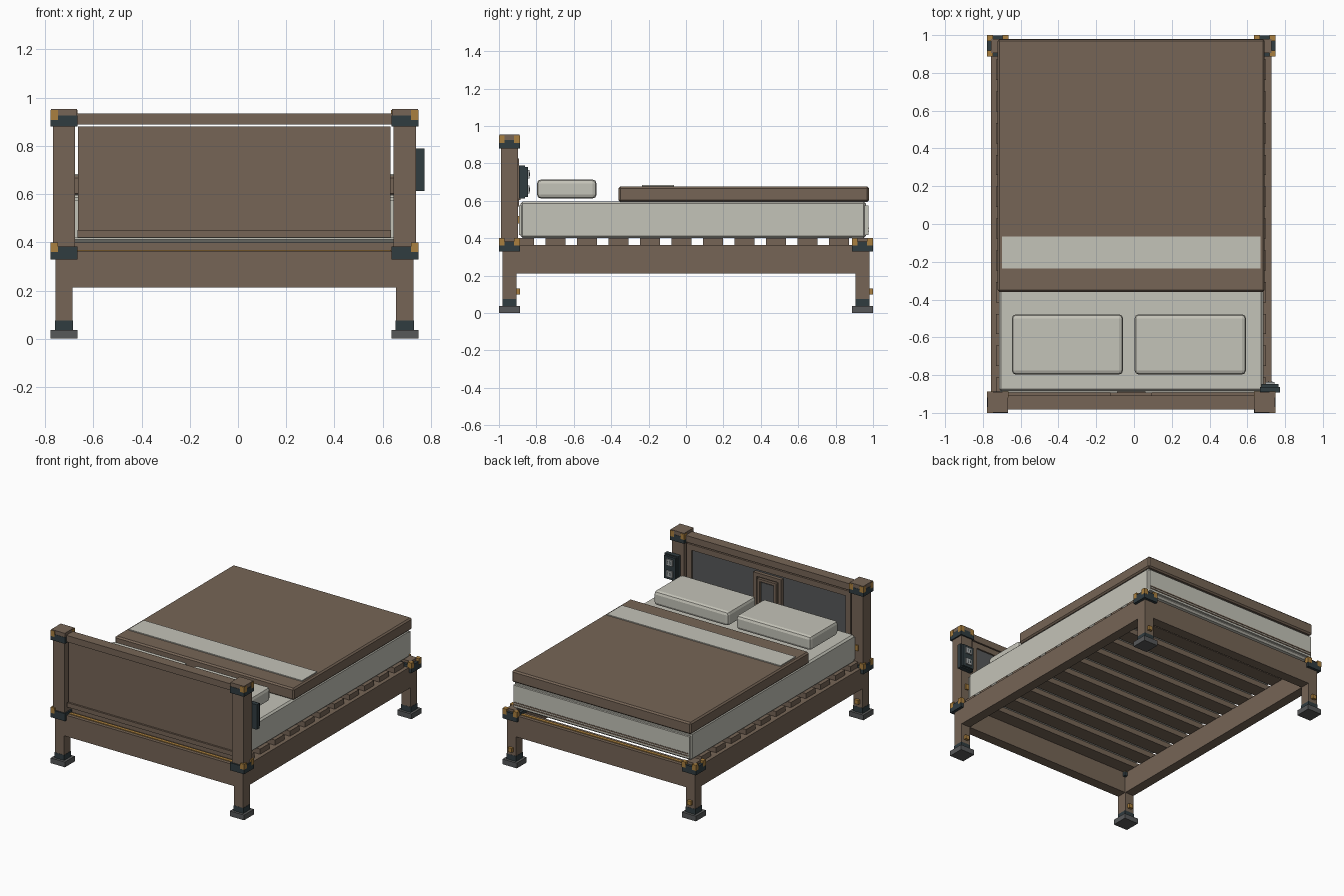
import bpy, bmesh

if "Cube" in bpy.data.objects:
    bpy.data.objects.remove(bpy.data.objects["Cube"])

CX = -0.015  # bed centre line


def mat(name, col):
    m = bpy.data.materials.new(name)
    m.diffuse_color = (*col, 1)
    m.use_nodes = True
    m.node_tree.nodes["Principled BSDF"].inputs["Base Color"].default_value = m.diffuse_color
    return m


WOOD = mat("brown wood", (0.181, 0.130, 0.093))
CREAM = mat("cream linen", (0.552, 0.546, 0.480))
TEAL = mat("dark teal metal", (0.030, 0.045, 0.051))
GOLD = mat("brass", (0.40, 0.215, 0.050))
GREY = mat("dark grey", (0.095, 0.098, 0.100))
PALE = mat("pale grey", (0.40, 0.42, 0.42))


def box(name, x, y, z, m, bevel=0.0, seg=1):
    """Box from (min, max) ranges; x is relative to the bed centre line."""
    bm = bmesh.new()
    bmesh.ops.create_cube(bm, size=1)
    for v in bm.verts:
        v.co = [(r[0] + r[1]) / 2 + c * (r[1] - r[0]) for r, c in zip((x, y, z), v.co)]
        v.co.x += CX
    if bevel:
        bmesh.ops.bevel(bm, geom=bm.edges[:], offset=bevel, segments=seg,
                        affect='EDGES', profile=0.5)
    me = bpy.data.meshes.new(name)
    bm.to_mesh(me)
    bm.free()
    me.materials.append(m)
    ob = bpy.data.objects.new(name, me)
    bpy.context.collection.objects.link(ob)
    return ob


def around(c, h):
    return (c - h, c + h)


def frame(name, x, z, y, w, m):
    """Rectangular picture-frame of four bars."""
    box(name + "_top", x, y, (z[1] - w, z[1]), m)
    box(name + "_bottom", x, y, (z[0], z[0] + w), m)
    for a, b in ((x[0], x[0] + w), (x[1] - w, x[1])):
        box(name + "_side", (a, b), y, (z[0] + w, z[1] - w), m)


def brackets(name, px, py, z, sx, sy):
    """Brass pads on the corners of a collar."""
    for dx, dy in ((sx, sy), (-sx, sy), (sx, -sy)):
        box(name, around(px + dx * 0.041, 0.0155), around(py + dy * 0.041, 0.0155), z, GOLD)


# legs, feet and collars at all four corners
for sx in (-1, 1):
    for end, py in (("front", -0.944), ("back", 0.943)):
        px = sx * 0.707
        sy = -1 if end == "front" else 1
        box(end + "_foot", around(px, 0.056), around(py, 0.056), (0, 0.037), GREY)
        box(end + "_ankle_band", around(px, 0.038), around(py, 0.038), (0.037, 0.075), TEAL)
        box(end + "_leg", around(px, 0.036), around(py, 0.037), (0.07, 0.40), WOOD)
        box(end + "_collar", around(px, 0.056), around(py, 0.056), (0.328, 0.382), TEAL)
        brackets(end + "_collar_bracket", px, py, (0.36, 0.40), sx, 1)
        # brass bolt on the leg
        box(end + "_leg_bolt", around(px, 0.015), (py + 0.036, py + 0.056), (0.10, 0.13), GOLD)
    # headboard posts
    box("headboard_post", around(px := sx * 0.707, 0.046), around(-0.944, 0.046), (0.38, 0.93), WOOD)
    box("post_collar", around(px, 0.056), around(-0.944, 0.056), (0.88, 0.926), TEAL)
    box("post_cap", around(px, 0.054), around(-0.944, 0.054), (0.926, 0.954), WOOD)
    brackets("post_cap_bracket", px, -0.944, (0.908, 0.949), sx, 1)
    box("post_bolt_plate", around(px, 0.012), (-0.90, -0.889), (0.48, 0.52), GOLD)
    # side rails
    box("side_rail", tuple(sorted((sx * 0.742, sx * 0.672))), (-0.92, 0.92), (0.212, 0.363), WOOD)

# end rails with thin brass strips
for end, py in (("front", -0.944), ("back", 0.943)):
    box(end + "_rail", (-0.68, 0.68), around(py, 0.036), (0.212, 0.363), WOOD)
    box(end + "_rail_strip", (-0.65, 0.65), around(py, 0.012), (0.363, 0.368), GOLD)

# slats
for i in range(11):
    box("slat", (-0.715, 0.715), around(-0.866 + i * 0.1683, 0.0535), (0.362, 0.40), WOOD)

# headboard
box("headboard_top_rail", (-0.66, 0.66), (-0.981, -0.907), (0.888, 0.934), WOOD)
box("headboard_panel", (-0.648, 0.648), (-0.962, -0.925), (0.42, 0.88), WOOD)
box("headboard_bottom_rail", (-0.65, 0.65), (-0.975, -0.91), (0.42, 0.452), WOOD)
frame("headboard_back_frame", (-0.648, 0.648), (0.42, 0.88), (-0.93, -0.907), 0.04, WOOD)
box("headboard_back_inset", (-0.61, 0.61), (-0.93, -0.918), (0.458, 0.842), GREY)

# central plaque on the headboard
box("plaque", (-0.11, 0.11), (-0.92, -0.905), (0.57, 0.825), WOOD)
frame("plaque_frame", (-0.11, 0.11), (0.57, 0.825), (-0.91, -0.893), 0.025, WOOD)
frame("plaque_inner_frame", (-0.075, 0.075), (0.605, 0.79), (-0.91, -0.886), 0.018, WOOD)
box("plaque_centre", (-0.05, 0.05), (-0.91, -0.895), (0.63, 0.765), GREY)

# mattress with seams and end bands
box("mattress", (-0.70, 0.70), (-0.885, 0.962), (0.40, 0.597), CREAM, 0.012)
for y in ((-0.892, -0.88), (0.955, 0.976)):
    box("mattress_end", (-0.695, 0.695), y, (0.418, 0.575), CREAM)
for z in (0.436, 0.452):
    box("mattress_seam", (-0.69, 0.69), (0.97, 0.979), (z - 0.004, z + 0.004), WOOD)

# blanket and stripe
box("blanket", (-0.707, 0.707), (-0.36, 0.978), (0.593, 0.677), WOOD, 0.01)
box("blanket_stripe", (-0.685, 0.685), (-0.235, -0.065), (0.676, 0.684), CREAM)

# pillows
for x in ((-0.632, -0.043), (0.018, 0.608)):
    box("pillow", x, (-0.797, -0.478), (0.612, 0.714), CREAM, 0.022, 2)

# socket box on the right post
box("socket_box", (0.682, 0.789), (-0.893, -0.862), (0.612, 0.79), TEAL)
box("socket_face", (0.69, 0.781), (-0.87, -0.846), (0.62, 0.782), TEAL)
for z in (0.66, 0.742):
    box("socket_outlet", around(0.7355, 0.024), (-0.85, -0.837), around(z, 0.022), PALE)
    for dx in (-0.009, 0.009):
        box("socket_slot", around(0.7355 + dx, 0.003), (-0.84, -0.835), around(z, 0.010), TEAL)
